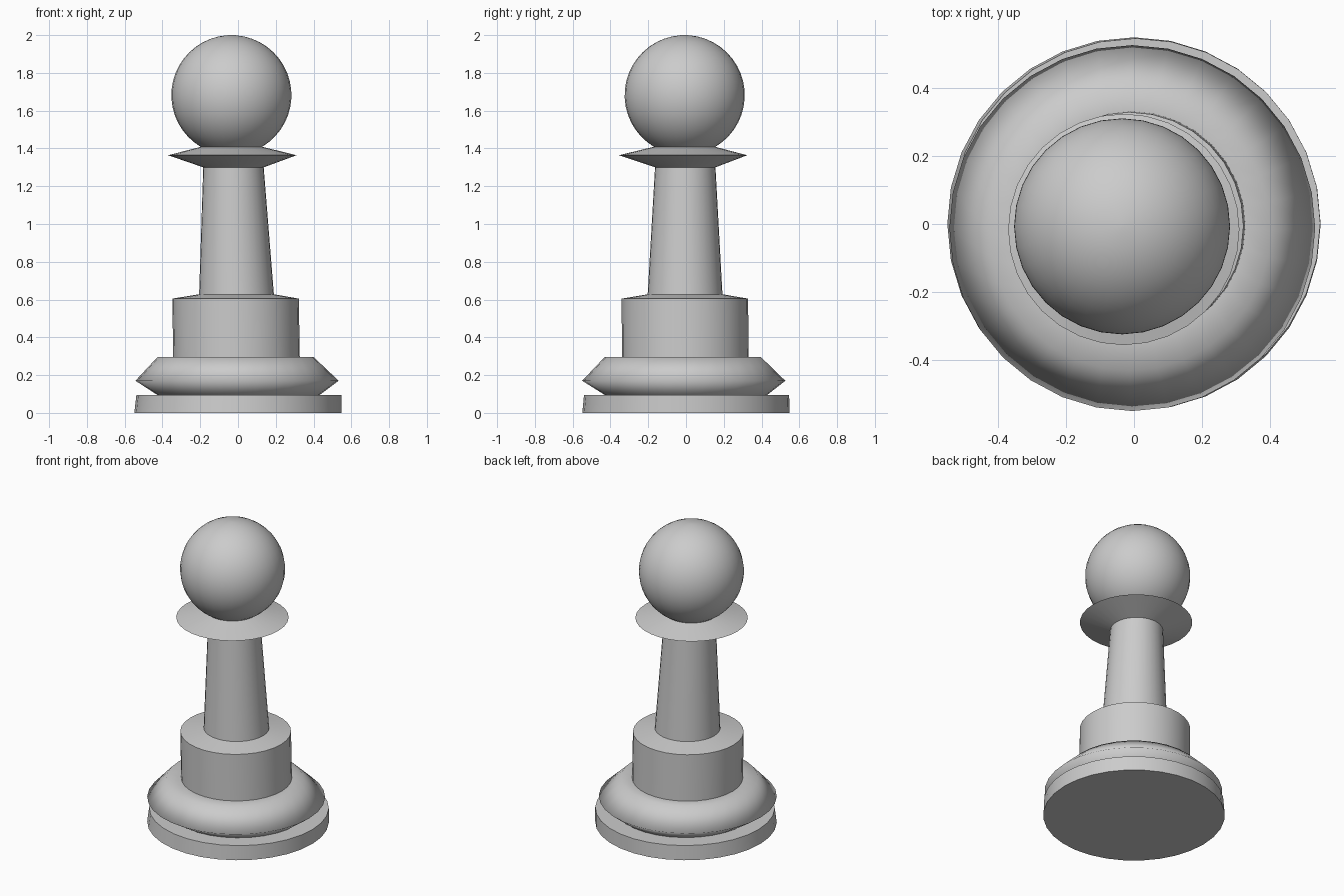
import bpy, bmesh
from math import sin, cos, pi, radians

if "Cube" in bpy.data.objects:
    bpy.data.objects.remove(bpy.data.objects["Cube"])

SIDES = 32


def lathe(name, rings, angle, cap_bottom=False, cap_top=False):
    """Skin a stack of slightly off-centre circles: (radius, z, centre x, centre y)."""
    bm = bmesh.new()
    loops = []
    for r, z, cx, cy in rings:
        loops.append([bm.verts.new((cx + r * cos(2 * pi * i / SIDES),
                                    cy + r * sin(2 * pi * i / SIDES), z))
                      for i in range(SIDES)])
    for a, b in zip(loops, loops[1:]):
        for i in range(SIDES):
            j = (i + 1) % SIDES
            bm.faces.new((a[i], a[j], b[j], b[i]))
    if cap_bottom:
        bm.faces.new(loops[0][::-1])
    if cap_top:
        bm.faces.new(loops[-1])
    mesh = bpy.data.meshes.new(name)
    bm.to_mesh(mesh)
    bm.free()
    ob = bpy.data.objects.new(name, mesh)
    bpy.context.collection.objects.link(ob)
    bpy.ops.object.select_all(action='DESELECT')
    ob.select_set(True)
    bpy.context.view_layer.objects.active = ob
    bpy.ops.object.shade_smooth_by_angle(angle=radians(angle))
    return ob


# Foot disc, with the step inward under the flare
lathe("base_disc", [(0.549, 0.0, 0.0, 0.0),
                    (0.543, 0.095, 0.005, 0.003),
                    (0.43, 0.095, 0.003, 0.0)], 40, cap_bottom=True)

# Bevelled flare and the ledge leading to the drum, softly shaded
lathe("base_flare", [(0.43, 0.095, 0.003, 0.0),
                     (0.538, 0.17, -0.005, -0.012),
                     (0.414, 0.295, -0.013, -0.017),
                     (0.335, 0.295, -0.008, -0.004)], 120)

# Drum with a shallow sloping top
lathe("drum", [(0.335, 0.295, -0.008, -0.004),
               (0.335, 0.605, -0.013, -0.006),
               (0.198, 0.628, -0.008, -0.005)], 40)

# Tapered stem
lathe("stem", [(0.198, 0.628, -0.008, -0.005),
               (0.16, 1.30, -0.024, -0.004)], 40)

# Sharp-rimmed collar
lathe("collar", [(0.16, 1.30, -0.024, -0.004),
                 (0.34, 1.364, -0.03, -0.016),
                 (0.157, 1.41, -0.034, -0.008)], 40)

# Ball head, open where it meets the collar
R, CZ, STEPS = 0.318, 1.682, 18
start = -radians(59.5)
end = radians(86)
ball = []
for k in range(STEPS + 1):
    t = start + (end - start) * k / STEPS
    ball.append((R * cos(t), CZ + R * sin(t), -0.035, -0.007))
ball.append((0.002, 2.0, -0.035, -0.007))
lathe("ball_head", ball, 60, cap_top=True)
